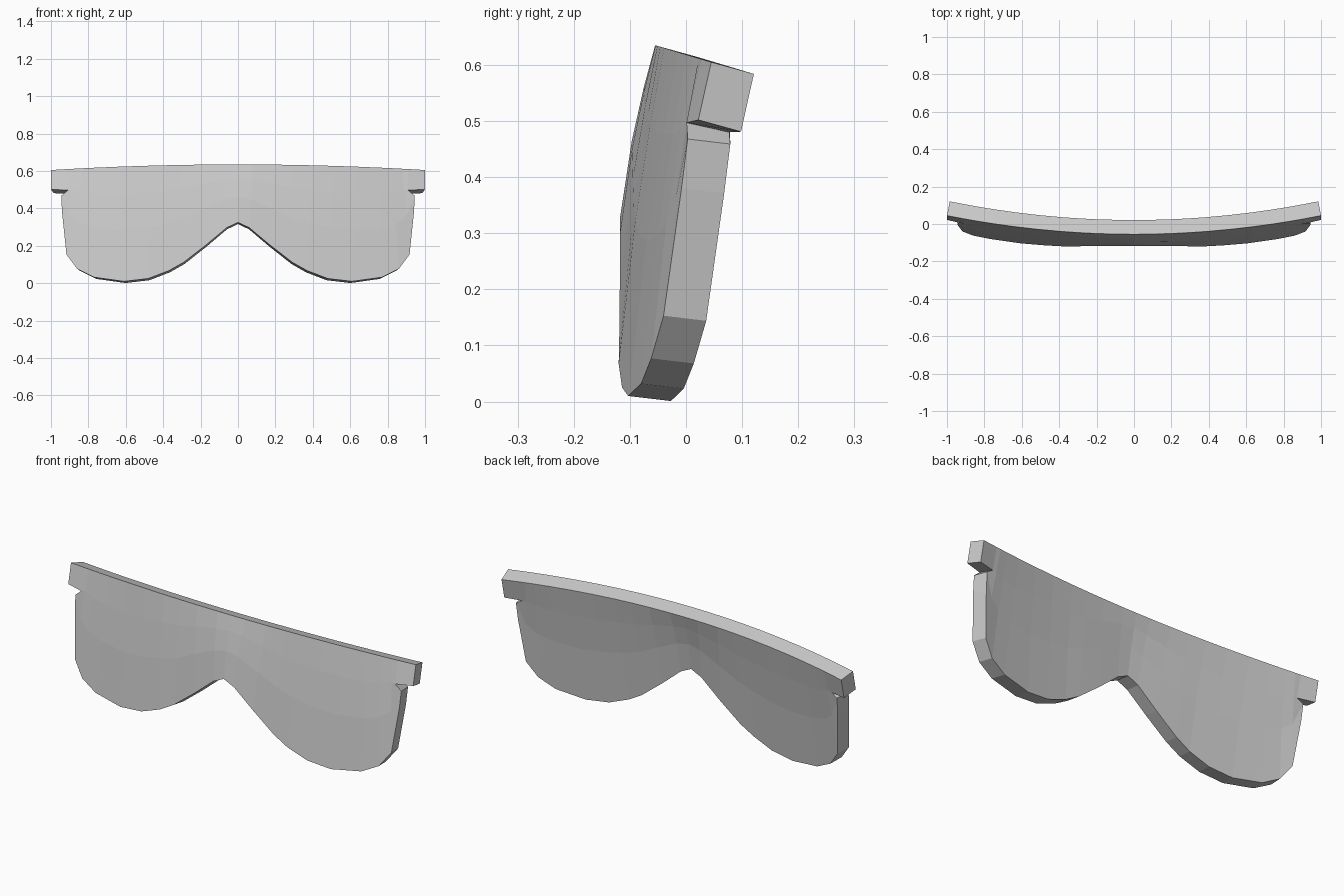
import bpy, bmesh
from mathutils import Vector

if "Cube" in bpy.data.objects:
    bpy.data.objects.remove(bpy.data.objects["Cube"])

# Material
grey = bpy.data.materials.new("light_grey")
grey.diffuse_color = (0.6, 0.6, 0.6, 1)
grey.use_nodes = True
grey.node_tree.nodes["Principled BSDF"].inputs["Base Color"].default_value = grey.diffuse_color

# Lower rim of the right half, from the nose notch to the outer side
RIM = [(0, -.118, .325), (.06, -.118, .297), (.17, -.118, .205), (.29, -.119, .112),
       (.37, -.12, .067), (.48, -.114, .025), (.61, -.103, .01), (.77, -.08, .032),
       (.86, -.062, .077), (.917, -.04, .153), (.941, -.008, .38)]
# Matching x positions along the brow
BROW_X = [0, .08, .2, .3, .4, .52, .64, .75, .83, .88, .91]


def brow(x):
    """Curved top edge of the front surface."""
    return Vector((x, -.055 + .1 * x * x, .635 - .03 * x * x))


def column(i):
    """Front points from brow to rim; the last column forms the side notch."""
    top, low = brow(BROW_X[i]), Vector(RIM[i])
    if i == len(RIM) - 1:
        return [top, Vector((.91, .001, .497)), Vector((.945, .003, .468)), low]
    bulge = Vector((0, -.005, 0))
    return [top, top.lerp(low, .24) + bulge, top.lerp(low, .55) + bulge * 1.4, low]


def back_of(p, row):
    """Point on the rear surface behind a front point."""
    drop = (.021, .017, .009, .009)[row]
    return p + Vector((-.015 * p.x, .076, -drop))


bm = bmesh.new()


def mirrored(p, side):
    return Vector((p.x * side, p.y, p.z))


def pair(p, row):
    return bm.verts.new(p), bm.verts.new(back_of(p, row))


# Front and rear grids across the whole visor
last = len(RIM) - 1
grid = []
for k in range(-last, last + 1):
    side = -1 if k < 0 else 1
    grid.append([pair(mirrored(p, side), r) for r, p in enumerate(column(abs(k)))])

cells = []
for a, b in zip(grid, grid[1:]):
    for r in range(3):
        cells.append((a[r], a[r + 1], b[r + 1], b[r]))

# Square tabs at the ends of the brow
for side, col in ((-1, grid[0]), (1, grid[-1])):
    t = pair(mirrored(brow(1), side), 0)
    u = pair(mirrored(Vector((1, .022, .502)), side), 0)
    cells.append((col[0], col[1], u, t) if side > 0 else (t, u, col[1], col[0]))

# Skin both surfaces, then close the border with walls
back_vert = {}
front_faces = []
for c in cells:
    front_faces.append(bm.faces.new([v[0] for v in c]))
    bm.faces.new([v[1] for v in reversed(c)])
    for f, b in c:
        back_vert[f] = b
border = [e for f in front_faces for e in f.edges if len(e.link_faces) == 1]
for e in border:
    a, b = e.verts
    bm.faces.new((a, b, back_vert[b], back_vert[a]))
bmesh.ops.recalc_face_normals(bm, faces=bm.faces)

mesh = bpy.data.meshes.new("visor_lens")
bm.to_mesh(mesh)
bm.free()
mesh.materials.append(grey)
lens = bpy.data.objects.new("visor_lens", mesh)
bpy.context.collection.objects.link(lens)
